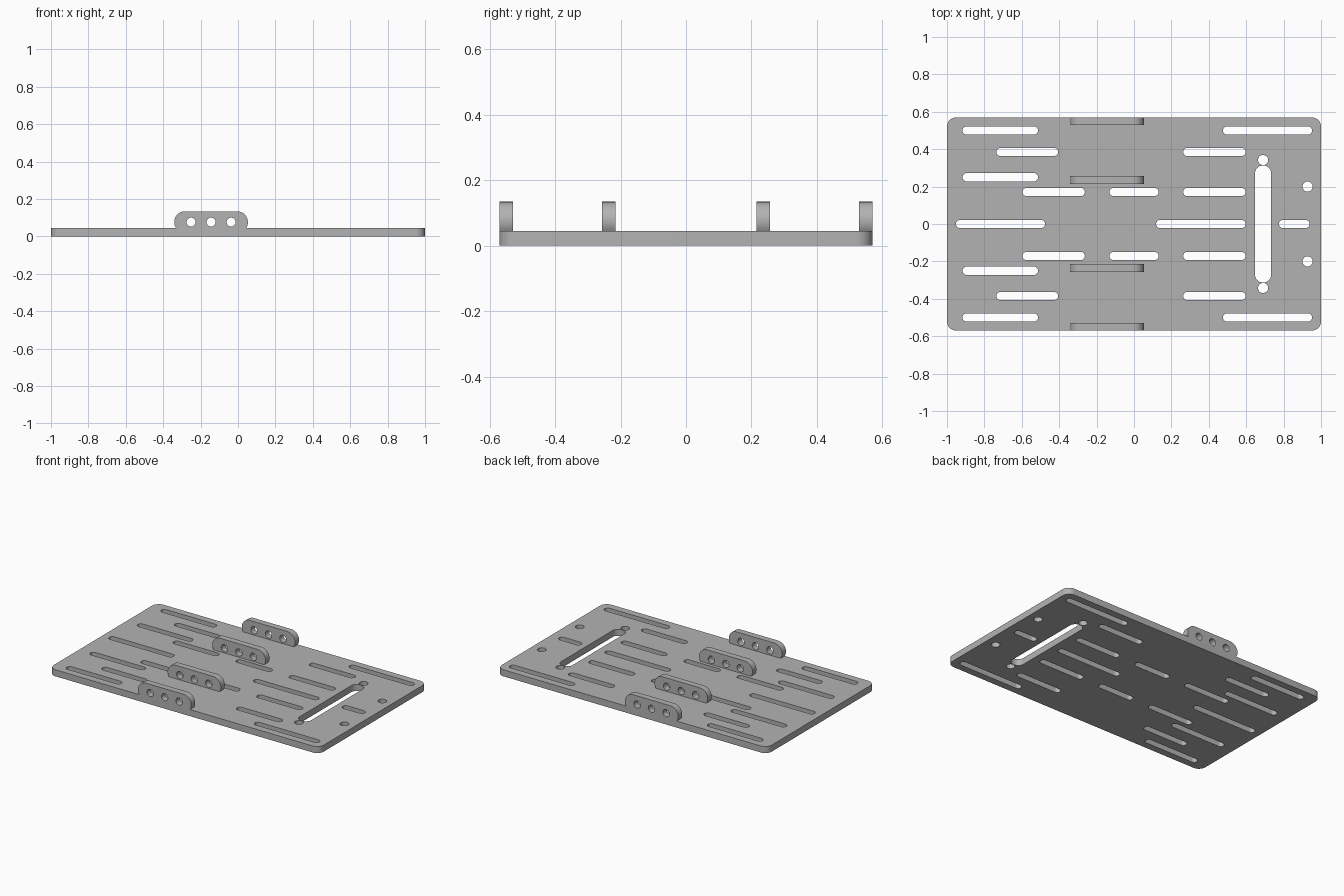
import bpy, bmesh
from math import pi, cos, sin

if "Cube" in bpy.data.objects:
    bpy.data.objects.remove(bpy.data.objects["Cube"])

grey = bpy.data.materials.new("satin grey")
grey.use_nodes = True
grey.diffuse_color = (0.45, 0.45, 0.45, 1)
grey.node_tree.nodes["Principled BSDF"].inputs["Base Color"].default_value = (0.45, 0.45, 0.45, 1)

THICK, HALF_X, HALF_Y = 0.044, 1.0, 0.57


def rounded(cx, cy, w, h, r, n=10):
    """Outline of a rounded rectangle; a circle when w = h = 2r."""
    pts = []
    for k, (sx, sy) in enumerate([(1, 1), (-1, 1), (-1, -1), (1, -1)]):
        for i in range(n + 1):
            a = (k + i / n) * pi / 2
            p = (cx + sx * (w / 2 - r) + r * cos(a), cy + sy * (h / 2 - r) + r * sin(a))
            if not pts or abs(p[0] - pts[-1][0]) + abs(p[1] - pts[-1][1]) > 1e-5:
                pts.append(p)
    if abs(pts[0][0] - pts[-1][0]) + abs(pts[0][1] - pts[-1][1]) < 1e-5:
        pts.pop()
    return pts


def circle(cx, cy, r):
    return rounded(cx, cy, 2 * r, 2 * r, r, 8)


def slot(x0, x1, y, width=0.044):
    return rounded((x0 + x1) / 2, y, x1 - x0, width, width / 2)


def sheet(name, outlines, thick):
    """Fill the first outline, leave the others as holes, and thicken about z = 0."""
    curve = bpy.data.curves.new(name, 'CURVE')
    curve.dimensions, curve.fill_mode, curve.extrude = '2D', 'BOTH', thick / 2
    for pts in outlines:
        spline = curve.splines.new('POLY')
        spline.points.add(len(pts) - 1)
        for point, (x, y) in zip(spline.points, pts):
            point.co = (x, y, 0, 1)
        spline.use_cyclic_u = True
    temp = bpy.data.objects.new(name + " outline", curve)
    bpy.context.collection.objects.link(temp)
    graph = bpy.context.evaluated_depsgraph_get()
    mesh = bpy.data.meshes.new_from_object(temp.evaluated_get(graph))
    bpy.data.objects.remove(temp)
    bm = bmesh.new()
    bm.from_mesh(mesh)
    bmesh.ops.remove_doubles(bm, verts=bm.verts, dist=1e-5)
    bmesh.ops.recalc_face_normals(bm, faces=bm.faces)
    bm.to_mesh(mesh)
    bm.free()
    mesh.materials.clear()
    mesh.materials.append(grey)
    obj = bpy.data.objects.new(name, mesh)
    bpy.context.collection.objects.link(obj)
    bpy.ops.object.select_all(action='DESELECT')
    obj.select_set(True)
    bpy.context.view_layer.objects.active = obj
    bpy.ops.object.shade_smooth_by_angle()
    return obj


# Base plate with its slots and holes
outlines = [rounded(0, 0, 2 * HALF_X, 2 * HALF_Y, 0.05)]
outlines += [slot(x0, x1, 0) for x0, x1 in [(-0.952, -0.476), (0.118, 0.596), (0.775, 0.939)]]
rows = {0.50: [(-0.917, -0.513), (0.476, 0.952)],
        0.385: [(-0.735, -0.406), (0.263, 0.596)],
        0.25: [(-0.917, -0.513)],
        0.171: [(-0.596, -0.263), (-0.131, 0.131), (0.263, 0.596)]}
for side in (1, -1):
    for y, spans in rows.items():
        outlines += [slot(x0, x1, side * y) for x0, x1 in spans]
    outlines += [circle(0.69, side * 0.342, 0.027), circle(0.928, side * 0.2, 0.027)]
outlines.append(rounded(0.69, 0, 0.086, 0.624, 0.04))
plate = sheet("base_plate", outlines, THICK)
plate.location.z = THICK / 2

# Upright lugs with three cross holes, flat where they meet the plate
MID_X, MID_Z, R, LUG = -0.144, 0.076, 0.058, 0.042
profile = [(x, max(z, THICK)) for x, z in rounded(MID_X, MID_Z, 0.394, 2 * R, R)]
foot = [p for p in profile if p[1] <= THICK]
low = (R * R - (MID_Z - THICK) ** 2) ** 0.5 + 0.197 - R
profile = [p for p in profile if p not in foot]
top_count = next(i for i, p in enumerate(profile) if p[0] < MID_X and p[1] < MID_Z)
while profile[top_count][0] < MID_X:
    top_count += 1
profile[top_count:top_count] = [(MID_X - low, THICK), (MID_X + low, THICK)]
holes = [circle(MID_X + dx, MID_Z, 0.024) for dx in (-0.107, 0, 0.107)]
for name, y in [("front_outer_lug", -HALF_Y + LUG / 2), ("front_inner_lug", -0.236),
                ("back_inner_lug", 0.236), ("back_outer_lug", HALF_Y - LUG / 2)]:
    lug = sheet(name, [profile] + holes, LUG)
    lug.rotation_euler.x = pi / 2
    lug.location.y = y
